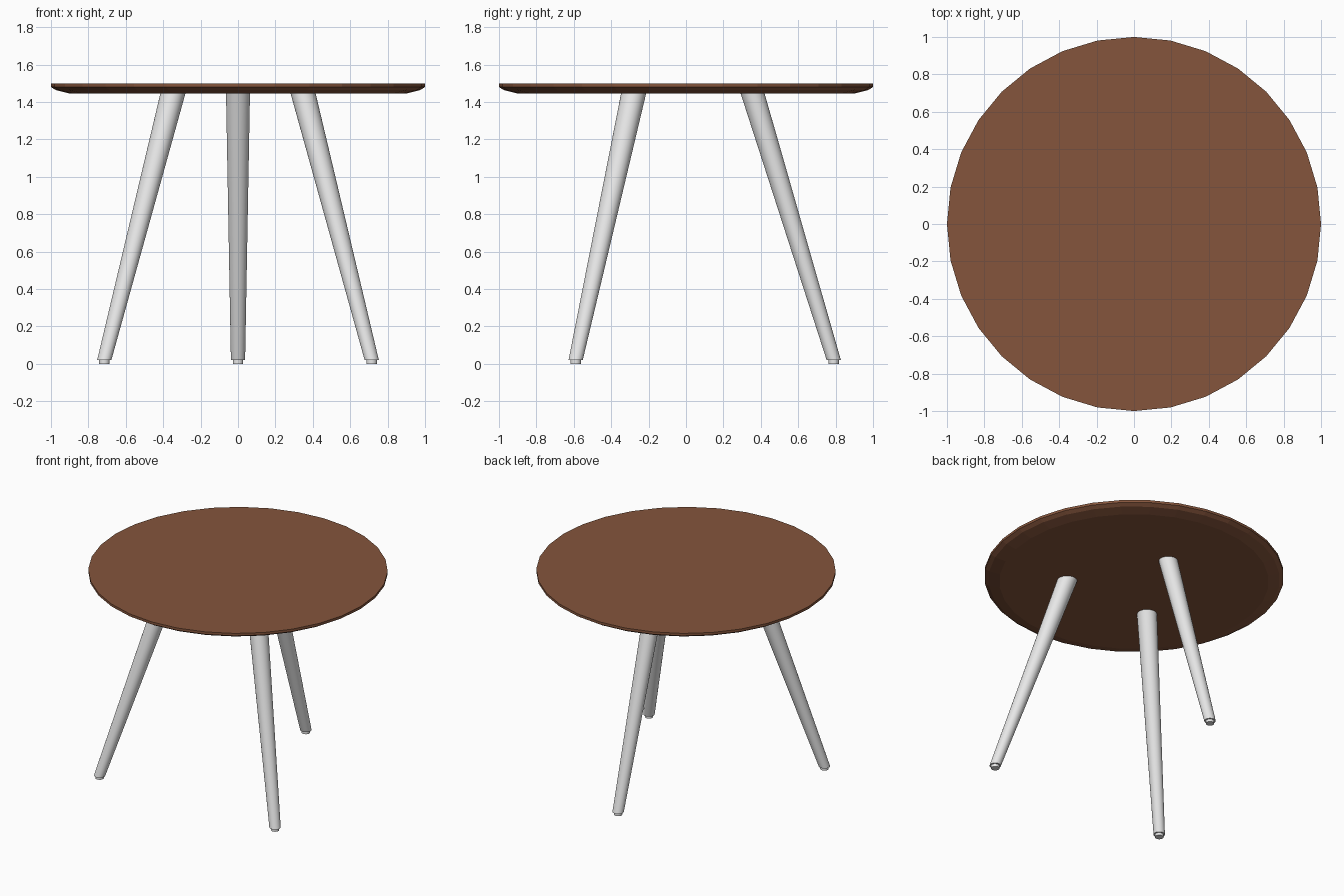
import bpy, bmesh, math

if "Cube" in bpy.data.objects:
    bpy.data.objects.remove(bpy.data.objects["Cube"])


def material(name, colour):
    m = bpy.data.materials.new(name)
    m.diffuse_color = (*colour, 1)
    m.use_nodes = True
    m.node_tree.nodes["Principled BSDF"].inputs["Base Color"].default_value = m.diffuse_color
    return m


BROWN = material("brown wood", (0.235, 0.091, 0.045))
GREY = material("light grey", (0.8, 0.8, 0.8))


def loft(name, sections, sides, mat, smooth):
    """Stack horizontal circles (x, y, z, radius) and skin them into a closed solid."""
    bm = bmesh.new()
    rings = []
    for x, y, z, r in sections:
        rings.append([bm.verts.new((x + r * math.cos(2 * math.pi * i / sides),
                                    y + r * math.sin(2 * math.pi * i / sides), z))
                      for i in range(sides)])
    for a, b in zip(rings, rings[1:]):
        for i in range(sides):
            j = (i + 1) % sides
            bm.faces.new((a[i], a[j], b[j], b[i]))
    bm.faces.new(rings[0][::-1])
    bm.faces.new(rings[-1])
    bmesh.ops.recalc_face_normals(bm, faces=bm.faces[:])
    me = bpy.data.meshes.new(name)
    bm.to_mesh(me)
    bm.free()
    me.materials.append(mat)
    ob = bpy.data.objects.new(name, me)
    bpy.context.collection.objects.link(ob)
    if smooth:
        bpy.ops.object.select_all(action='DESELECT')
        ob.select_set(True)
        bpy.context.view_layer.objects.active = ob
        bpy.ops.object.shade_smooth_by_angle(angle=math.radians(35))
    return ob


# Round top with a bevelled underside
loft("table_top", [(0, 0, 1.445, 0.9), (0, 0, 1.463, 0.973),
                   (0, 0, 1.48, 1.0), (0, 0, 1.498, 1.0)], 32, BROWN, False)

# Three splayed tapering legs, each on a small foot pad: name, foot x/y, top x/y, top radius
for name, fx, fy, tx, ty, r in [
        ("front_left", -0.715, -0.59, -0.348, -0.28, 0.067),
        ("front_right", 0.715, -0.59, 0.348, -0.28, 0.067),
        ("back", 0.0, 0.79, 0.0, 0.356, 0.064)]:
    loft(name + "_leg", [(fx, fy, 0.02, 0.038), (tx, ty, 1.446, r)], 32, GREY, True)
    loft(name + "_foot_pad", [(fx, fy, 0, 0.028), (fx, fy, 0.021, 0.028)], 32, GREY, True)
